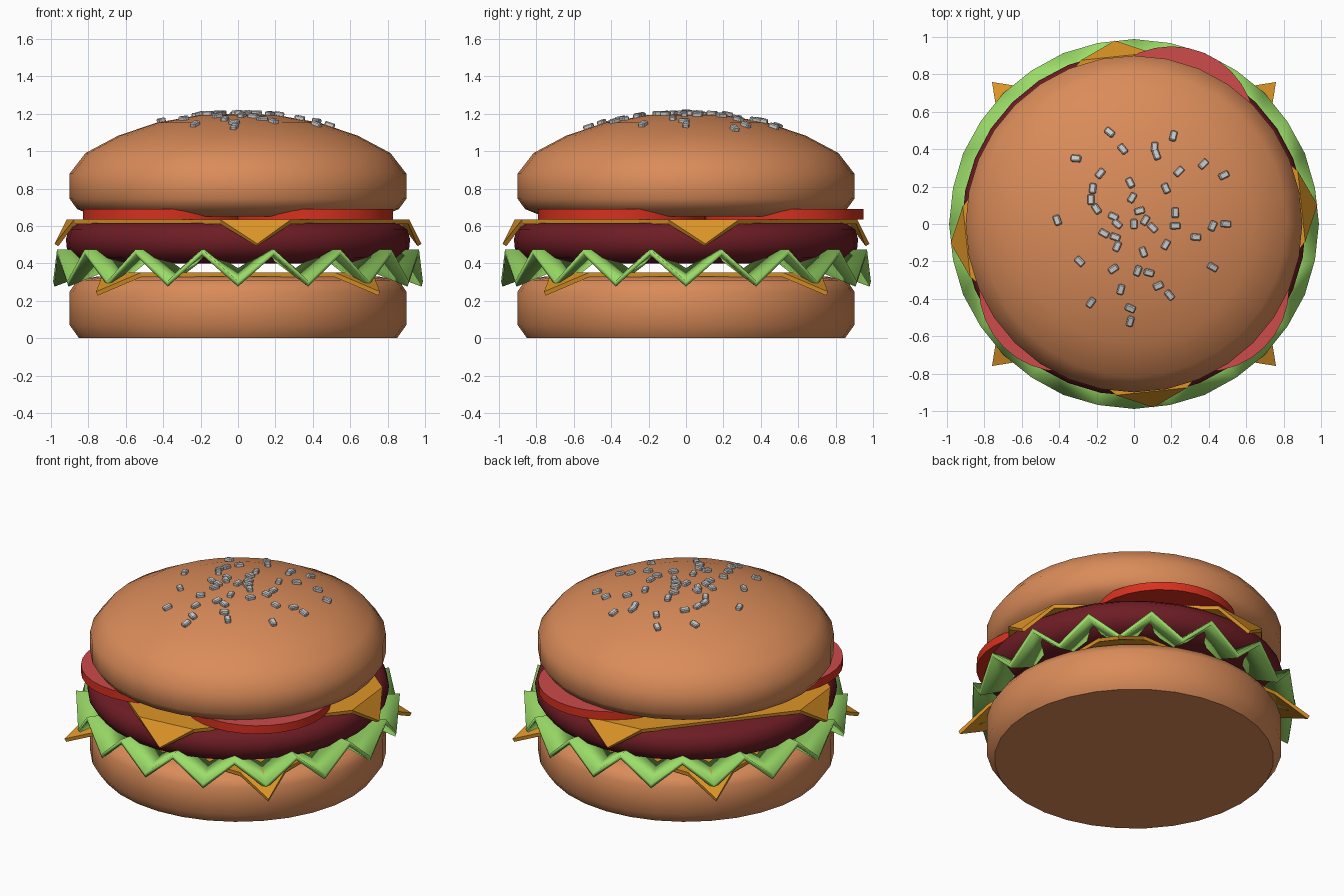
import bpy, bmesh
from math import cos, sin, pi, radians, atan2, hypot
from mathutils import Matrix

if "Cube" in bpy.data.objects:
    bpy.data.objects.remove(bpy.data.objects["Cube"])


def material(name, rgb):
    m = bpy.data.materials.new(name)
    m.diffuse_color = (*rgb, 1)
    m.use_nodes = True
    m.node_tree.nodes["Principled BSDF"].inputs["Base Color"].default_value = m.diffuse_color
    return m


BUN = material("bun", (0.70, 0.26, 0.10))
PATTY = material("patty", (0.155, 0.012, 0.018))
LETTUCE = material("lettuce", (0.33, 0.72, 0.14))
CHEESE = material("cheese", (0.73, 0.30, 0.02))
TOMATO_SKIN = material("tomato_skin", (0.68, 0.03, 0.013))
TOMATO_FLESH = material("tomato_flesh", (0.61, 0.07, 0.07))


def finish(name, bm, mats=(), smooth=None, thickness=0):
    bmesh.ops.recalc_face_normals(bm, faces=bm.faces)
    mesh = bpy.data.meshes.new(name)
    bm.to_mesh(mesh)
    bm.free()
    for m in mats:
        mesh.materials.append(m)
    ob = bpy.data.objects.new(name, mesh)
    bpy.context.collection.objects.link(ob)
    bpy.ops.object.select_all(action='DESELECT')
    ob.select_set(True)
    bpy.context.view_layer.objects.active = ob
    if thickness:
        s = ob.modifiers.new("thickness", 'SOLIDIFY')
        s.thickness = thickness
        s.offset = 0
    if smooth:
        bpy.ops.object.shade_smooth_by_angle(angle=radians(smooth))
    return ob


def lathe(name, profile, mat, segments=32):
    # Profile runs from axis to axis as (radius, z)
    bm = bmesh.new()
    vs = [bm.verts.new((r, 0, z)) for r, z in profile]
    es = [bm.edges.new(p) for p in zip(vs, vs[1:])]
    bmesh.ops.spin(bm, geom=vs + es, axis=(0, 0, 1), cent=(0, 0, 0),
                   angle=2 * pi, steps=segments, use_duplicate=False)
    bmesh.ops.remove_doubles(bm, verts=bm.verts, dist=0.0005)
    return finish(name, bm, [mat], smooth=50)


# Buns and patty
DOME = [(0.90, 0.88), (0.815, 0.99), (0.64, 1.083), (0.435, 1.152), (0.21, 1.192), (0, 1.2)]
lathe("bottom_bun", [(0, 0), (0.85, 0), (0.90, 0.07), (0.90, 0.25), (0.86, 0.31), (0.75, 0.33), (0, 0.33)], BUN)
lathe("top_bun", [(0, 0.65), (0.76, 0.65), (0.86, 0.69), (0.90, 0.745)] + DOME, BUN)
lathe("patty", [(0, 0.40), (0.80, 0.40), (0.88, 0.43), (0.915, 0.48), (0.92, 0.53),
                (0.905, 0.58), (0.86, 0.615), (0, 0.62)], PATTY)

# Lettuce: a zigzag ring with 16 waves
bm = bmesh.new()
rings = []
for r, low, high in [(0.80, 0.36, 0.455), (0.985, 0.29, 0.46)]:
    rings.append([bm.verts.new((r * cos(i * pi / 16), r * sin(i * pi / 16), high if i % 2 else low))
                  for i in range(32)])
for i in range(32):
    j = (i + 1) % 32
    bm.faces.new((rings[0][i], rings[1][i], rings[1][j], rings[0][j]))
finish("lettuce", bm, [LETTUCE], smooth=30, thickness=0.03)


def cheese(name, half, fold, tip, z, drop, turn):
    # Square slice whose four corners fold down
    bm = bmesh.new()
    rim, corners = [], []
    for k in range(4):
        rot = Matrix.Rotation(k * pi / 2 + radians(turn), 3, 'Z')
        a, b, c = [bm.verts.new(rot @ Matrix.Translation(p).translation) for p in
                   ((half, half - fold, z), (half - fold, half, z), (tip, tip, z - drop))]
        rim += [a, b]
        corners.append((a, c, b))
    for f in [rim] + corners:
        bm.faces.new(f)
    finish(name, bm, [CHEESE], thickness=0.024)


cheese("lower_cheese", 0.72, 0.20, 0.755, 0.338, 0.10, 0)
cheese("upper_cheese", 0.77, 0.27, 0.69, 0.623, 0.125, -39)

# Tomato slices
for n, (x, y) in enumerate([(0.20, 0.50), (0.38, -0.34), (-0.38, -0.34)], 1):
    bm = bmesh.new()
    bmesh.ops.create_cone(bm, cap_ends=True, segments=32, radius1=0.45, radius2=0.45,
                          depth=0.055, matrix=Matrix.Translation((x, y, 0.6625)))
    for f in bm.faces:
        f.material_index = int(f.normal.z > 0.5)
    finish(f"tomato_slice_{n}", bm, [TOMATO_SKIN, TOMATO_FLESH], smooth=30)

# Sesame seeds: x, y, heading in degrees
SEEDS = [(-.13, .49, -40), (-.06, .40, -50), (-.31, .35, -5), (-.18, .27, 50), (.21, .47, 75),
         (.11, .41, 85), (.12, .37, -70), (.24, .28, 45), (.37, .32, 45), (.48, .26, 25),
         (-.02, .22, -65), (.17, .19, -65), (-.22, .19, 85), (-.23, .13, 90), (-.20, .08, -55),
         (-.01, .14, 60), (-.41, .02, -70), (-.11, .04, -25), (-.09, 0, -40), (.03, .07, 15),
         (0, 0, 90), (.06, .02, 60), (.10, -.02, -45), (.22, .06, 90), (.22, -.01, 0),
         (.42, -.01, 65), (.49, 0, -5), (.33, -.07, -5), (-.16, -.05, -30), (-.10, -.07, -20),
         (-.09, -.12, 65), (.05, -.15, -70), (.17, -.11, 60), (-.29, -.20, -45), (-.11, -.24, 35),
         (.02, -.25, 70), (.08, -.26, -15), (.42, -.23, -30), (-.07, -.35, 75), (-.23, -.42, 55),
         (.13, -.33, 25), (.19, -.38, -50), (-.02, -.45, -25), (-.02, -.52, 75)]


def dome_at(r):
    for (r1, z1), (r0, z0) in zip(DOME, DOME[1:]):
        if r0 <= r <= r1:
            slope = (z1 - z0) / (r1 - r0)
            return z0 + slope * (r - r0), -atan2(slope, 1)


bm = bmesh.new()
for x, y, heading in SEEDS:
    z, tilt = dome_at(hypot(x, y))
    out = atan2(y, x)
    place = (Matrix.Translation((x, y, z + 0.006)) @ Matrix.Rotation(out, 4, 'Z')
             @ Matrix.Rotation(tilt, 4, 'Y') @ Matrix.Rotation(radians(heading) - out, 4, 'Z'))
    bmesh.ops.create_cube(bm, size=1, matrix=place @ Matrix.Diagonal((0.055, 0.036, 0.03, 1)))
bmesh.ops.bevel(bm, geom=bm.edges[:], offset=0.006, segments=1, affect='EDGES')
finish("sesame_seeds", bm)
